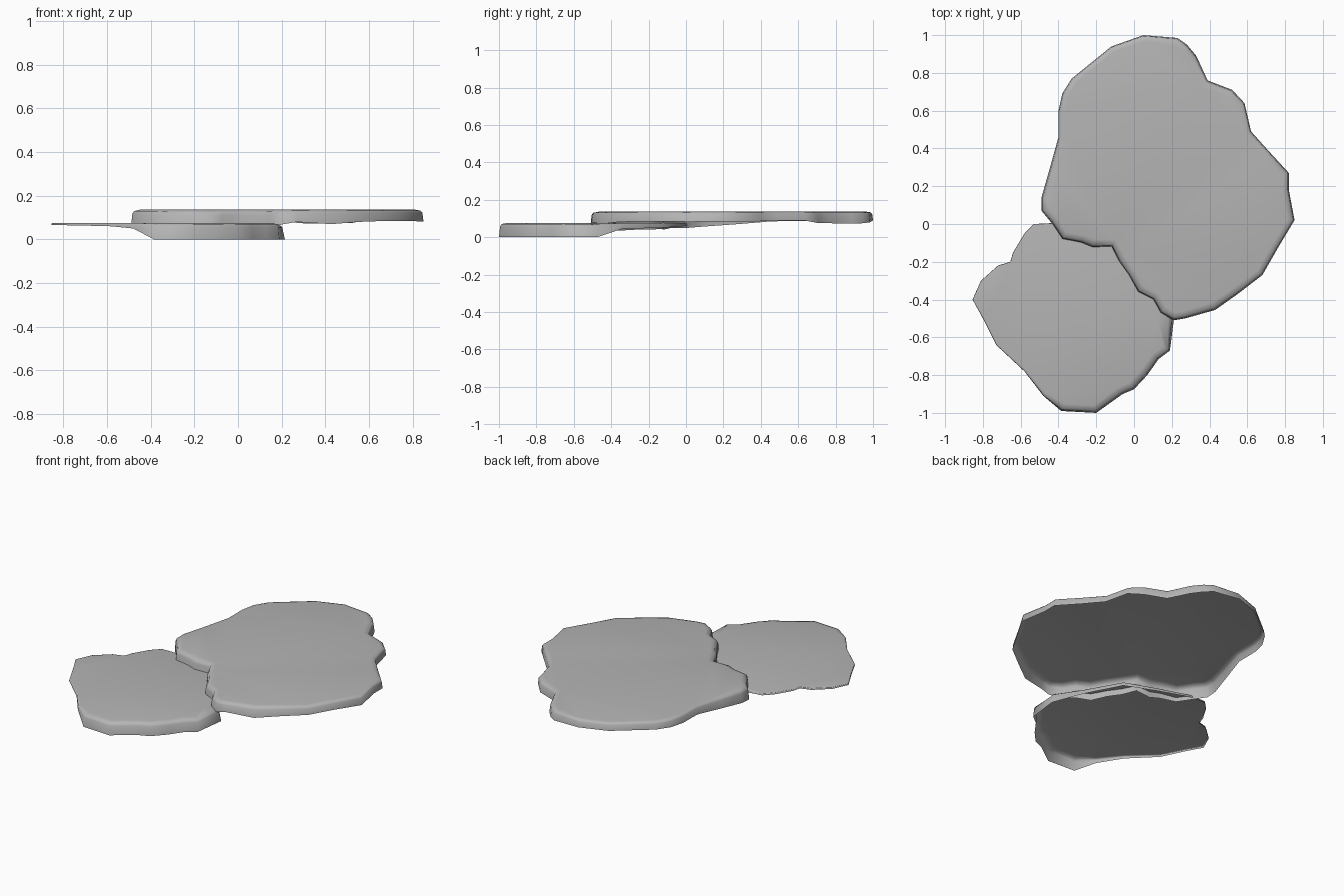
import bpy, bmesh
from mathutils import Vector

if "Cube" in bpy.data.objects:
    bpy.data.objects.remove(bpy.data.objects["Cube"])

# Outlines run counter-clockwise: x, y, height of the open lower edge,
# and optionally a factor that widens the slope at that point
upper_outline = [
    (-.49, .07, .055), (-.44, .01, .05), (-.38, -.08, .05), (-.28, -.10, .045),
    (-.22, -.125, .04), (-.12, -.12, .045), (-.08, -.20, .04), (-.03, -.27, .04),
    (.02, -.36, .035), (.10, -.40, .04), (.14, -.47, .055), (.21, -.51, .07),
    (.27, -.50, .08), (.43, -.455, .07), (.55, -.37, .08), (.68, -.27, .085),
    (.76, -.13, .085), (.85, .02, .082), (.82, .18, .085), (.82, .27, .085),
    (.71, .39, .085), (.62, .49, .088), (.585, .64, .088), (.52, .71, .075),
    (.39, .76, .075), (.33, .89, .072), (.28, .95, .075), (.23, .985, .08),
    (.05, 1.0, .09), (-.12, .94, .09), (-.33, .77, .09), (-.38, .69, .088),
    (-.40, .60, .086), (-.40, .46, .085), (-.45, .28, .07), (-.49, .14, .06)]

lower_outline = [
    (-.855, -.40, .065), (-.80, -.50, .065), (-.73, -.64, .064), (-.58, -.78, .06),
    (-.48, -.91, .05), (-.385, -.99, 0), (-.20, -1.0, 0), (-.06, -.90, 0),
    (0, -.875, 0), (.07, -.80, 0), (.13, -.715, 0), (.19, -.67, 0),
    (.215, -.475, 0, 2.2), (.09, -.34, .045), (-.03, -.13, .05), (-.22, -.06, .055),
    (-.43, .005, .06), (-.53, 0, .065), (-.58, -.05, .065), (-.64, -.15, .065),
    (-.655, -.20, .066), (-.72, -.22, .066), (-.81, -.30, .066)]

# Dark grey of the stone
grey = bpy.data.materials.new("stone_grey")
grey.diffuse_color = (.46, .46, .46, 1)
grey.use_nodes = True
grey.node_tree.nodes["Principled BSDF"].inputs["Base Color"].default_value = grey.diffuse_color


def inset(points, i, amount):
    """Move an outline point inwards along its averaged edge normal."""
    p = Vector(points[i][:2])
    a = (p - Vector(points[i - 1][:2])).normalized()
    b = (Vector(points[(i + 1) % len(points)][:2]) - p).normalized()
    n = Vector((-a.y - b.y, a.x + b.x)).normalized()
    return p + n * amount


def stone(name, points, top):
    """Flat stone shell: sloping wall, softened rim and top, open beneath."""
    bm = bmesh.new()
    rings = [[], [], [], []]
    for i, (x, y, low, *wide) in enumerate(points):
        h = top - low
        slope = min(h, .06) * (wide[0] if wide else 1)
        rings[0].append(bm.verts.new((x, y, low)))
        for r, (f, drop) in enumerate(((.10, .25), (.25, .08), (.7, 0)), 1):
            p = inset(points, i, f * slope)
            rings[r].append(bm.verts.new((p.x, p.y, top - drop * h)))
    n = len(points)
    for lo, hi in zip(rings, rings[1:]):
        for i in range(n):
            j = (i + 1) % n
            bm.faces.new((lo[i], lo[j], hi[j], hi[i]))
    cap = bm.faces.new(rings[-1])
    bmesh.ops.triangulate(bm, faces=[cap])
    for f in bm.faces:
        f.smooth = True
    mesh = bpy.data.meshes.new(name)
    bm.to_mesh(mesh)
    bm.free()
    mesh.materials.append(grey)
    ob = bpy.data.objects.new(name, mesh)
    bpy.context.collection.objects.link(ob)
    return ob


# Large raised stone and the smaller one tucked under its front edge
stone("upper_flat_stone", upper_outline, .136)
stone("lower_flat_stone", lower_outline, .076)
